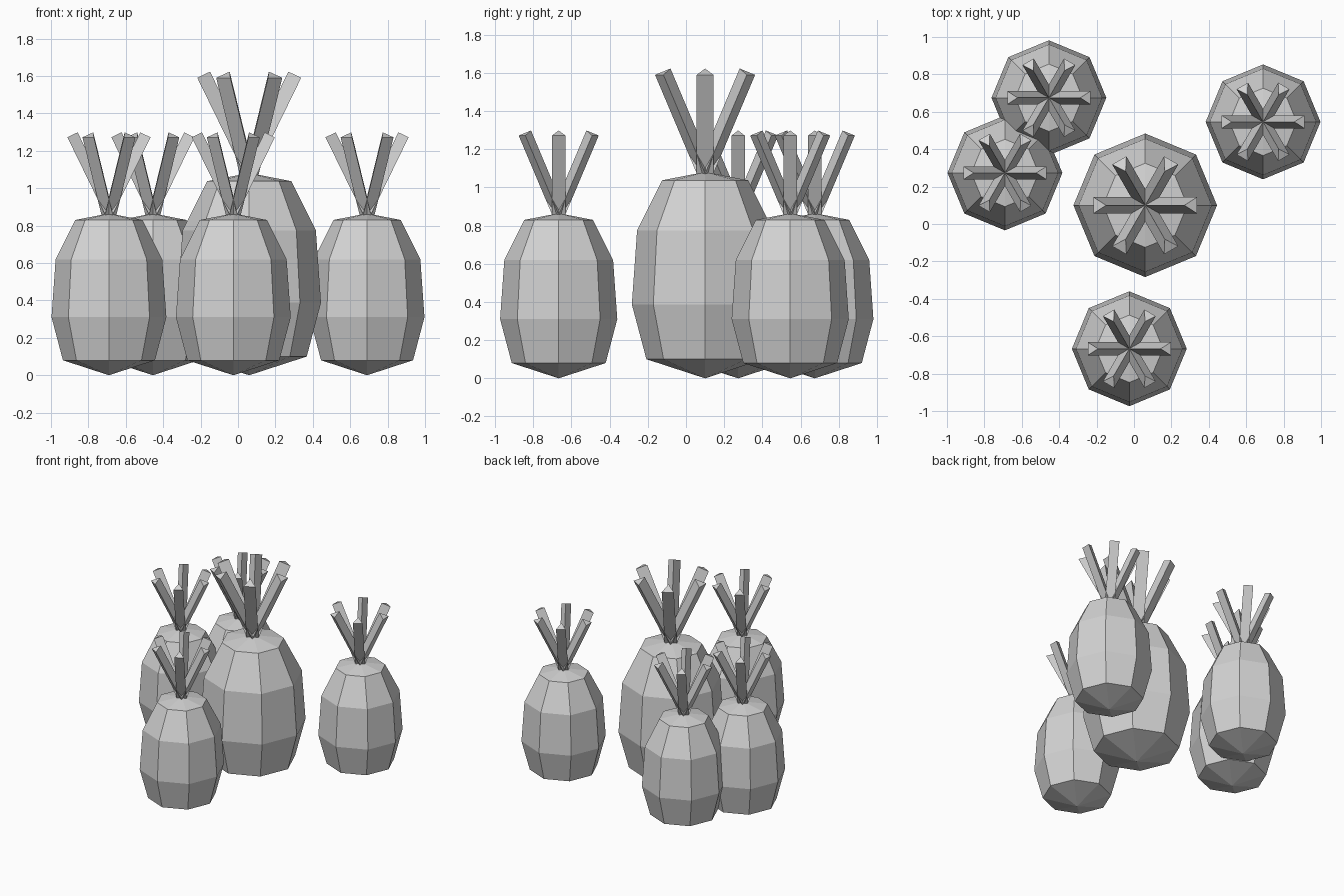
import bpy
import bmesh
from math import sin, cos, pi, radians
from mathutils import Vector

default = bpy.data.objects.get("Cube")
if default:
    bpy.data.objects.remove(default, do_unlink=True)

grey = bpy.data.materials.new("plain_grey")
grey.use_nodes = True
COLOUR = (0.65, 0.65, 0.65, 1)
grey.diffuse_color = COLOUR
grey.node_tree.nodes["Principled BSDF"].inputs["Base Color"].default_value = COLOUR

SIDES = 8
RINGS = [(0.246, 0.08), (0.307, 0.31), (0.285, 0.62), (0.18, 0.83)]  # radius, height
TOP = 0.865
LEAVES = 6
TILT = radians(26)
LEAF_SIDE = 0.07


def finish(bm, name, location, scale):
    bmesh.ops.recalc_face_normals(bm, faces=bm.faces)
    mesh = bpy.data.meshes.new(name)
    bm.to_mesh(mesh)
    bm.free()
    mesh.materials.append(grey)
    obj = bpy.data.objects.new(name, mesh)
    obj.location = (*location, 0)
    obj.scale = (scale,) * 3
    bpy.context.collection.objects.link(obj)


def fruit_body(name, location, scale):
    # Eight-sided barrel closed by a shallow cone at each end
    bm = bmesh.new()
    rings = [[bm.verts.new((r * cos(2 * pi * i / SIDES), r * sin(2 * pi * i / SIDES), z))
              for i in range(SIDES)] for r, z in RINGS]
    bottom = bm.verts.new((0, 0, 0))
    top = bm.verts.new((0, 0, TOP))
    for i in range(SIDES):
        j = (i + 1) % SIDES
        for low, high in zip(rings, rings[1:]):
            bm.faces.new((low[i], low[j], high[j], high[i]))
        bm.faces.new((bottom, rings[0][j], rings[0][i]))
        bm.faces.new((rings[-1][i], rings[-1][j], top))
    finish(bm, name, location, scale)


def leaf_crown(name, location, scale):
    # Leaning triangular prisms, flat side outwards and ridge inwards
    bm = bmesh.new()
    depth = LEAF_SIDE * 0.866
    for k in range(LEAVES):
        a = 2 * pi * k / LEAVES
        out = Vector((cos(a), sin(a), 0))
        side = Vector((-sin(a), cos(a), 0)) * LEAF_SIDE / 2
        up = Vector((0, 0, 1))
        along = out * sin(TILT) + up * cos(TILT)
        inward = (up * sin(TILT) - out * cos(TILT)) * depth
        tip = out * 0.222 + up * 1.272
        ends = []
        for point in (tip, tip - along * 0.475):
            ends.append([bm.verts.new(p) for p in (point - side, point + side, point + inward)])
        for i in range(3):
            j = (i + 1) % 3
            bm.faces.new((ends[0][i], ends[0][j], ends[1][j], ends[1][i]))
        for end in ends:
            bm.faces.new(end)
    finish(bm, name, location, scale)


FRUITS = {
    "centre": ((0.06, 0.10), 1.25),
    "front": ((-0.025, -0.667), 1),
    "left": ((0.69, 0.546), 1),
    "right": ((-0.69, 0.273), 1),
    "back": ((-0.455, 0.675), 1),
}
for place, (location, scale) in FRUITS.items():
    fruit_body(place + "_fruit_body", location, scale)
    leaf_crown(place + "_leaf_crown", location, scale)
